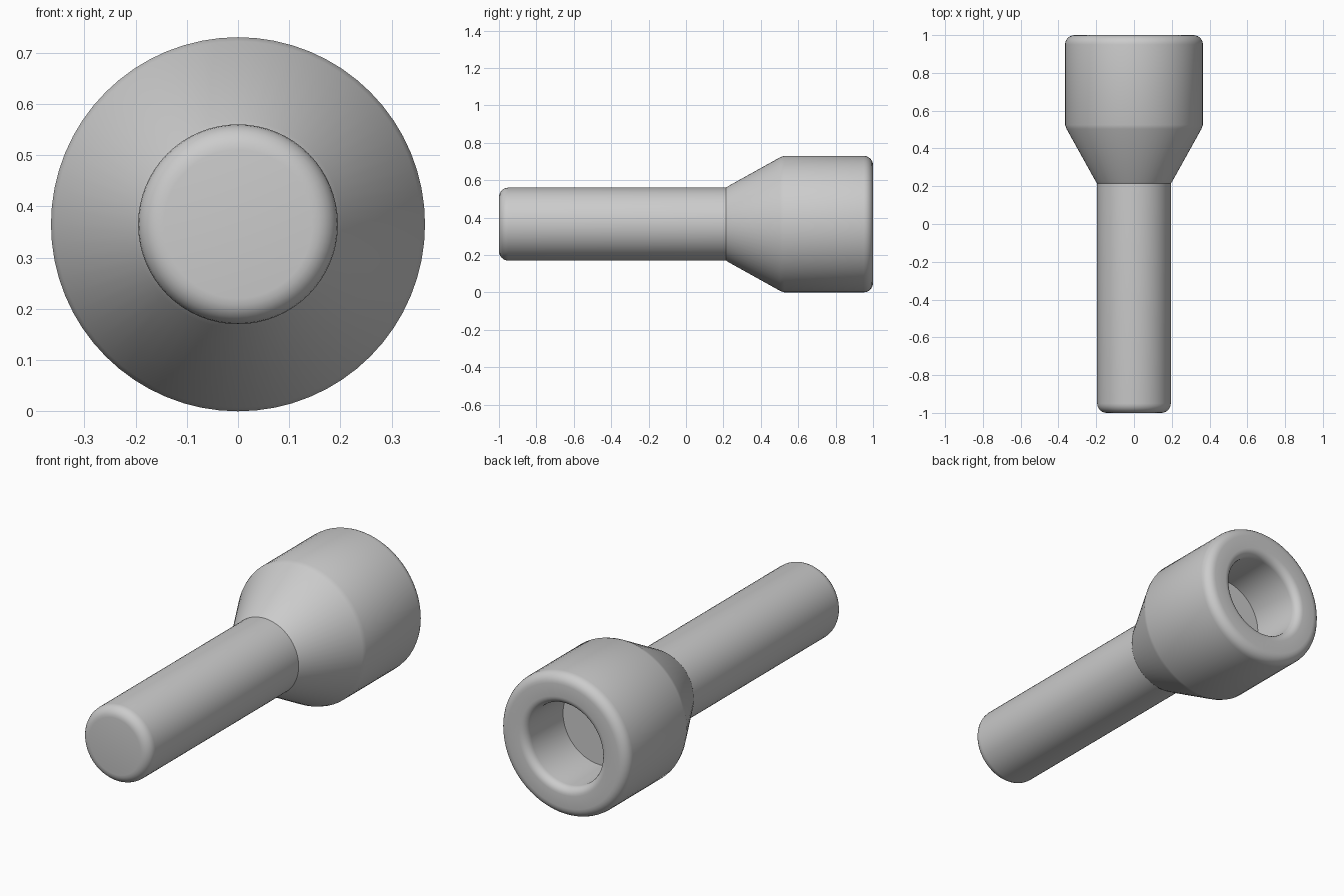
import bpy, bmesh, math

if "Cube" in bpy.data.objects:
    bpy.data.objects.remove(bpy.data.objects["Cube"])

CENTRE_Z = 0.365
SEGMENTS = 64


def fillet(r, y, radius, start, steps=6):
    """Quarter-round points (r, y) about a centre, starting at an angle in degrees."""
    return [(r + radius * math.cos(math.radians(start + 90 * i / steps)),
             y + radius * math.sin(math.radians(start + 90 * i / steps)))
            for i in range(steps + 1)]


# Profile (radius, y) from the tip of the shaft to the floor of the socket
profile = [(0, -1)]
profile += fillet(0.145, -0.95, 0.05, -90)              # rounded tip
profile += [(0.195, 0.215), (0.203, 0.226)]             # shaft into cone
profile += [(0.357, 0.503), (0.365, 0.525)]             # cone into head
profile += fillet(0.315, 0.95, 0.05, 0)                 # outer rim
profile += fillet(0.25, 0.96, 0.04, 90)                 # inner rim
profile += [(0.21, 0.70), (0, 0.70)]                    # socket wall and floor

# Spin the profile about the long axis
bm = bmesh.new()
verts = [bm.verts.new((0, y, r)) for r, y in profile]
edges = [bm.edges.new(pair) for pair in zip(verts, verts[1:])]
bmesh.ops.spin(bm, geom=verts + edges, cent=(0, 0, 0), axis=(0, 1, 0),
               angle=math.tau, steps=SEGMENTS)
bmesh.ops.remove_doubles(bm, verts=bm.verts, dist=0.0005)
bmesh.ops.recalc_face_normals(bm, faces=bm.faces)
mesh = bpy.data.meshes.new("socket_pin")
bm.to_mesh(mesh)
bm.free()

pin = bpy.data.objects.new("socket_pin", mesh)
pin.location.z = CENTRE_Z
bpy.context.collection.objects.link(pin)

# Plain grey finish
grey = bpy.data.materials.new("grey")
grey.diffuse_color = (0.6, 0.6, 0.6, 1)
grey.use_nodes = True
grey.node_tree.nodes["Principled BSDF"].inputs["Base Color"].default_value = grey.diffuse_color
mesh.materials.append(grey)

# Smooth sides with a sharp socket floor
bpy.context.view_layer.objects.active = pin
pin.select_set(True)
bpy.ops.object.shade_smooth_by_angle(angle=math.radians(35))
